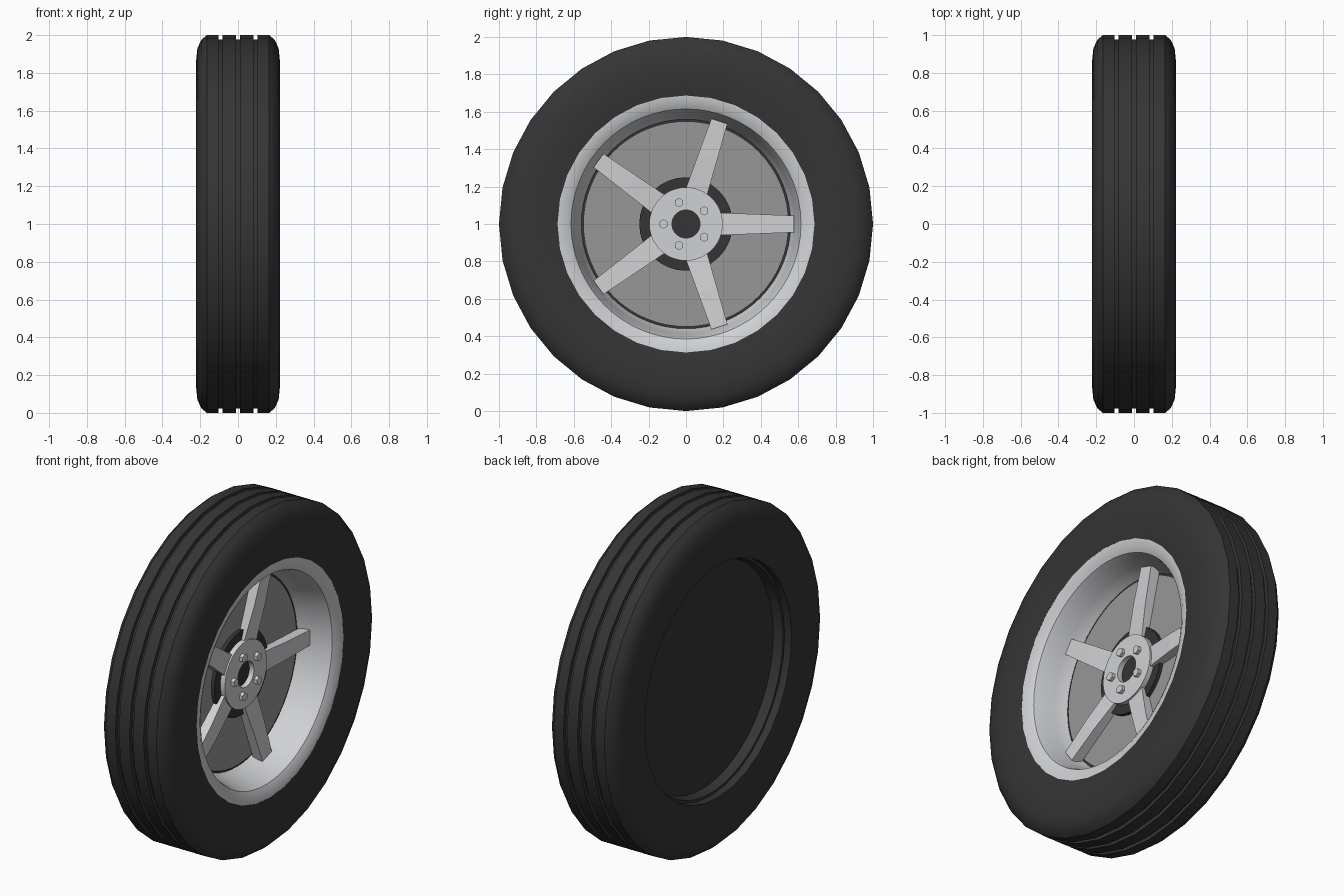
import bpy, bmesh, math
from mathutils import Matrix

cube = bpy.data.objects.get("Cube")
if cube:
    bpy.data.objects.remove(cube, do_unlink=True)


def material(name, color):
    m = bpy.data.materials.new(name)
    m.use_nodes = True
    m.diffuse_color = (*color, 1)
    m.node_tree.nodes["Principled BSDF"].inputs["Base Color"].default_value = (*color, 1)
    return m


rubber = material("black rubber", (0.035, 0.035, 0.035))
alloy = material("silver alloy", (0.63, 0.64, 0.66))
steel = material("grey steel", (0.31, 0.31, 0.315))
CENTRE = Matrix.Translation((0, 0, 1))


def finish(name, bm, mat, angle=30):
    bmesh.ops.remove_doubles(bm, verts=bm.verts, dist=1e-5)
    bmesh.ops.recalc_face_normals(bm, faces=bm.faces)
    bm.transform(CENTRE)
    mesh = bpy.data.meshes.new(name)
    bm.to_mesh(mesh)
    bm.free()
    mesh.materials.append(mat)
    ob = bpy.data.objects.new(name, mesh)
    bpy.context.collection.objects.link(ob)
    bpy.ops.object.select_all(action='DESELECT')
    ob.select_set(True)
    bpy.context.view_layer.objects.active = ob
    bpy.ops.object.shade_smooth_by_angle(angle=math.radians(angle))
    return ob


def lathe(name, profile, mat, segments=64, angle=30):
    """Spin a closed (x, radius) profile around the axle."""
    bm = bmesh.new()
    verts = [bm.verts.new((x, 0, r)) for x, r in profile]
    edges = [bm.edges.new((v, verts[i - 1])) for i, v in enumerate(verts)
             if not (profile[i][1] == 0 and profile[i - 1][1] == 0)]
    bmesh.ops.spin(bm, geom=verts + edges, cent=(0, 0, 0), axis=(1, 0, 0),
                   angle=2 * math.pi, steps=segments, use_merge=True)
    return finish(name, bm, mat, angle)


# Tyre: mirrored half section with three tread grooves
shoulder = [(0.165, 1.0), (0.195, 0.975), (0.215, 0.93), (0.222, 0.86),
            (0.222, 0.77), (0.21, 0.687)]
half = [(0.011, 0.978), (0.011, 1.0), (0.081, 1.0), (0.081, 0.978),
        (0.104, 0.978), (0.104, 1.0)] + shoulder
lathe("tyre", [(-x, r) for x, r in reversed(half)] + half, rubber, 32, 35)

# Rim lip and barrel
lathe("rim", [(0.21, 0.688), (0.206, 0.65), (0.186, 0.615), (0.15, 0.602),
              (0.07, 0.585), (0.03, 0.575), (-0.005, 0.56), (-0.005, 0.688)], alloy)

# Dark closed back of the wheel
lathe("back_plate", [(-0.165, 0.688), (-0.165, 0.67), (-0.11, 0.66), (-0.11, 0),
                     (-0.01, 0), (-0.01, 0.688)], rubber)

# Disc, dark hub core and pierced hub plate
lathe("brake_disc", [(-0.012, 0), (-0.012, 0.549), (0.0, 0.549), (0.0, 0)], steel)
lathe("hub_core", [(-0.005, 0), (-0.005, 0.25), (0.022, 0.25), (0.022, 0)], rubber, 32)
lathe("hub_plate", [(0.022, 0.075), (0.022, 0.196), (0.052, 0.196), (0.052, 0.075)],
      alloy, 48)


# Tapered spokes with a slight bend along their length
def spoke(name, turn):
    bm = bmesh.new()
    rings = []
    for r, w, back, front in [(0.17, 0.06, 0.0, 0.04), (0.37, 0.053, 0.003, 0.058),
                              (0.578, 0.045, 0.005, 0.066)]:
        rings.append([bm.verts.new((x, r, z)) for x, z in
                      [(back, -w), (front, -w), (front, w), (back, w)]])
    for a, b in zip(rings, rings[1:]):
        for i in range(4):
            bm.faces.new((a[i - 1], a[i], b[i], b[i - 1]))
    bm.faces.new(rings[0])
    bm.faces.new(rings[-1])
    bm.transform(Matrix.Rotation(turn, 4, 'X'))
    finish(name, bm, alloy, 1)


# Hexagonal wheel nuts between the spokes
def nut(name, turn):
    bm = bmesh.new()
    bmesh.ops.create_cone(bm, cap_ends=True, segments=6, radius1=0.025,
                          radius2=0.025, depth=0.03)
    bm.transform(Matrix.Rotation(turn, 4, 'X') @ Matrix.Translation((0.057, 0.12, 0))
                 @ Matrix.Rotation(-turn, 4, 'X') @ Matrix.Rotation(math.pi / 2, 4, 'Y')
                 @ Matrix.Rotation(math.pi / 2, 4, 'Z'))
    finish(name, bm, alloy)


for i in range(5):
    step = math.tau / 5
    spoke(f"spoke_{i + 1}", i * step)
    nut(f"wheel_nut_{i + 1}", (i + 0.5) * step)
